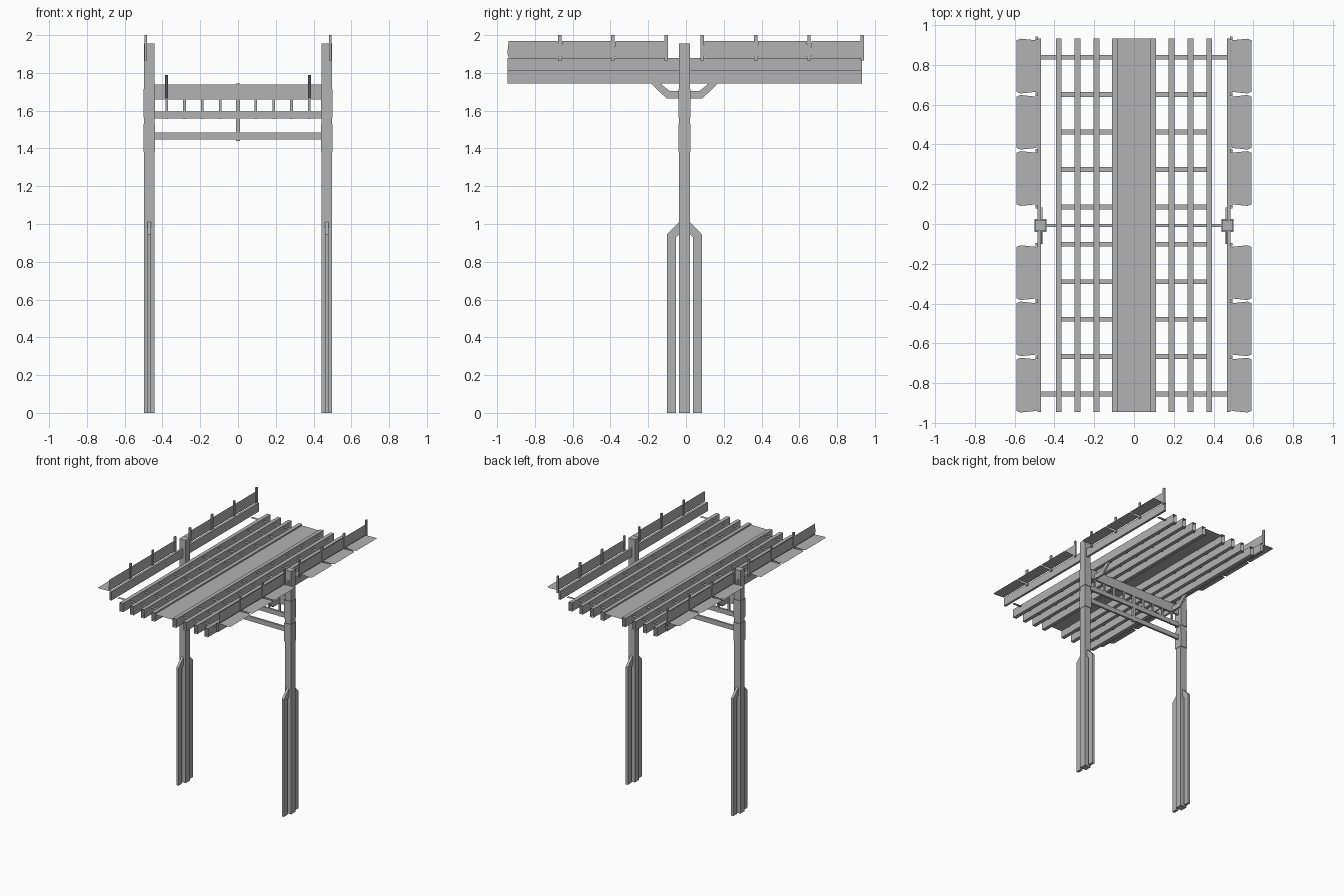
import bpy
import bmesh

cube = bpy.data.objects.get("Cube")
if cube:
    bpy.data.objects.remove(cube, do_unlink=True)

steel = bpy.data.materials.new("steel_grey")
steel.use_nodes = True
GREY = (0.45, 0.45, 0.45, 1)
steel.diffuse_color = GREY
steel.node_tree.nodes["Principled BSDF"].inputs["Base Color"].default_value = GREY

MID = -0.008            # y of the post line
FRONT, BACK = -0.945, 0.931


def finish(name, bm):
    mesh = bpy.data.meshes.new(name)
    bm.to_mesh(mesh)
    bm.free()
    mesh.materials.append(steel)
    obj = bpy.data.objects.new(name, mesh)
    bpy.context.collection.objects.link(obj)
    return obj


def box(name, x, y, z, open_ends=False):
    """Box from (min, max) ranges; open_ends drops the two faces across y."""
    bm = bmesh.new()
    bmesh.ops.create_cube(bm, size=1)
    for v in bm.verts:
        for i, (lo, hi) in enumerate((x, y, z)):
            v.co[i] = lo if v.co[i] < 0 else hi
    bm.normal_update()
    if open_ends:
        ends = [f for f in bm.faces if abs(f.normal.y) > 0.9]
        bmesh.ops.delete(bm, geom=ends, context='FACES_ONLY')
    return finish(name, bm)


def sheet(name, points):
    bm = bmesh.new()
    bm.faces.new([bm.verts.new(p) for p in points])
    return finish(name, bm)


def flat(name, x, y, z):
    return sheet(name, [(x[0], y[0], z), (x[1], y[0], z),
                        (x[1], y[1], z), (x[0], y[1], z)])


def slab(name, outline, x, width):
    """Extrude a (y, z) outline along x, centred on x."""
    bm = bmesh.new()
    face = bm.faces.new([bm.verts.new((x - width / 2, y, z)) for y, z in outline])
    ext = bmesh.ops.extrude_face_region(bm, geom=[face])
    moved = [g for g in ext["geom"] if isinstance(g, bmesh.types.BMVert)]
    bmesh.ops.translate(bm, verts=moved, vec=(width, 0, 0))
    bmesh.ops.recalc_face_normals(bm, faces=bm.faces)
    return finish(name, bm)


def around(c, h):
    return (c - h, c + h)


for s, side in ((1, "left"), (-1, "right")):
    px = s * 0.47
    # Main post with two collars
    box(f"{side}_post", around(px, 0.028), around(MID, 0.028), (0, 1.955))
    for z in ((1.38, 1.53), (1.565, 1.715)):
        box(f"{side}_collar", around(px, 0.031), around(MID, 0.033), z)

    for d in (1, -1):
        # Footing rails that bend into the post
        rail = [(0.046, 0), (0.092, 0), (0.092, 0.945), (0.028, 1.01),
                (0.02, 1.01), (0.02, 0.955), (0.046, 0.93)]
        slab(f"{side}_footing_rail", [(MID + d * y, z) for y, z in rail], px, 0.02)

    # Brace below the stringers
    half = [(0.095, 1.665), (0.22, 1.785), (0.185, 1.79), (0.08, 1.705)]
    brace = [(MID + y, z) for y, z in half] + [(MID - y, z) for y, z in reversed(half)]
    slab(f"{side}_brace", brace, s * 0.378, 0.015)

    # Stringers and raised outer rail
    for i in range(1, 5):
        box("stringer", around(s * 0.0945 * i, 0.015), (FRONT, BACK), (1.745, 1.815), True)
    box(f"{side}_outer_rail", around(s * 0.475, 0.009), (FRONT, BACK), (1.812, 1.88), True)

    # Edge brackets
    stops = [MID + d * y for d in (-1, 1) for y in (0.095, 0.378, 0.66)] + [0.934]
    for y in stops:
        slab(f"{side}_bracket",
             [(y - 0.01, 1.865), (y + 0.008, 1.865), (y + 0.008, 2.0), (y - 0.01, 2.0)],
             s * 0.489, 0.012)

    # Upright panels and outward flaps
    for d in (1, -1):
        for a, b in ((0.095, 0.378), (0.378, 0.66), (0.66, 0.943)):
            y0, y1 = sorted((MID + d * (a + 0.012), MID + d * (b - 0.012)))
            x, out = s * 0.491, s * 0.59
            sheet(f"{side}_upright_panel",
                  [(x, y0, 1.882), (x, y1, 1.882), (x, y1 + 0.007, 1.9),
                   (x, y1, 1.968), (x, y0, 1.968), (x, y0 - 0.007, 1.9)])
            sheet(f"{side}_flap",
                  [(x, y0, 1.88), (x, y1, 1.88), (out - s * 0.02, y1 + 0.008, 1.88),
                   (out, y1, 1.88), (out, y0, 1.88), (out - s * 0.02, y0 - 0.008, 1.88)])

# Central deck and cross ties
flat("deck", (-0.08, 0.08), (FRONT, BACK), 1.803)
for i in range(10):
    y = MID + (i - 4.5) * 0.188
    reach = 0.467 if i in (0, 9) else 0.37
    flat("cross_tie", (-reach, reach), around(y, 0.012), 1.8)

# Portal beams between the posts
for name, z in (("top_beam", (1.66, 1.738)), ("middle_beam", (1.558, 1.595)),
                ("lower_beam", (1.448, 1.485))):
    box(name, (-0.445, 0.445), around(MID, 0.008), z)

# Hangers between the beams
for i in range(-4, 5):
    box("hanger", around(i * 0.0945, 0.007), around(MID, 0.007), (1.555, 1.665))
box("king_post", around(0, 0.01), around(MID, 0.011), (1.44, 1.743))
